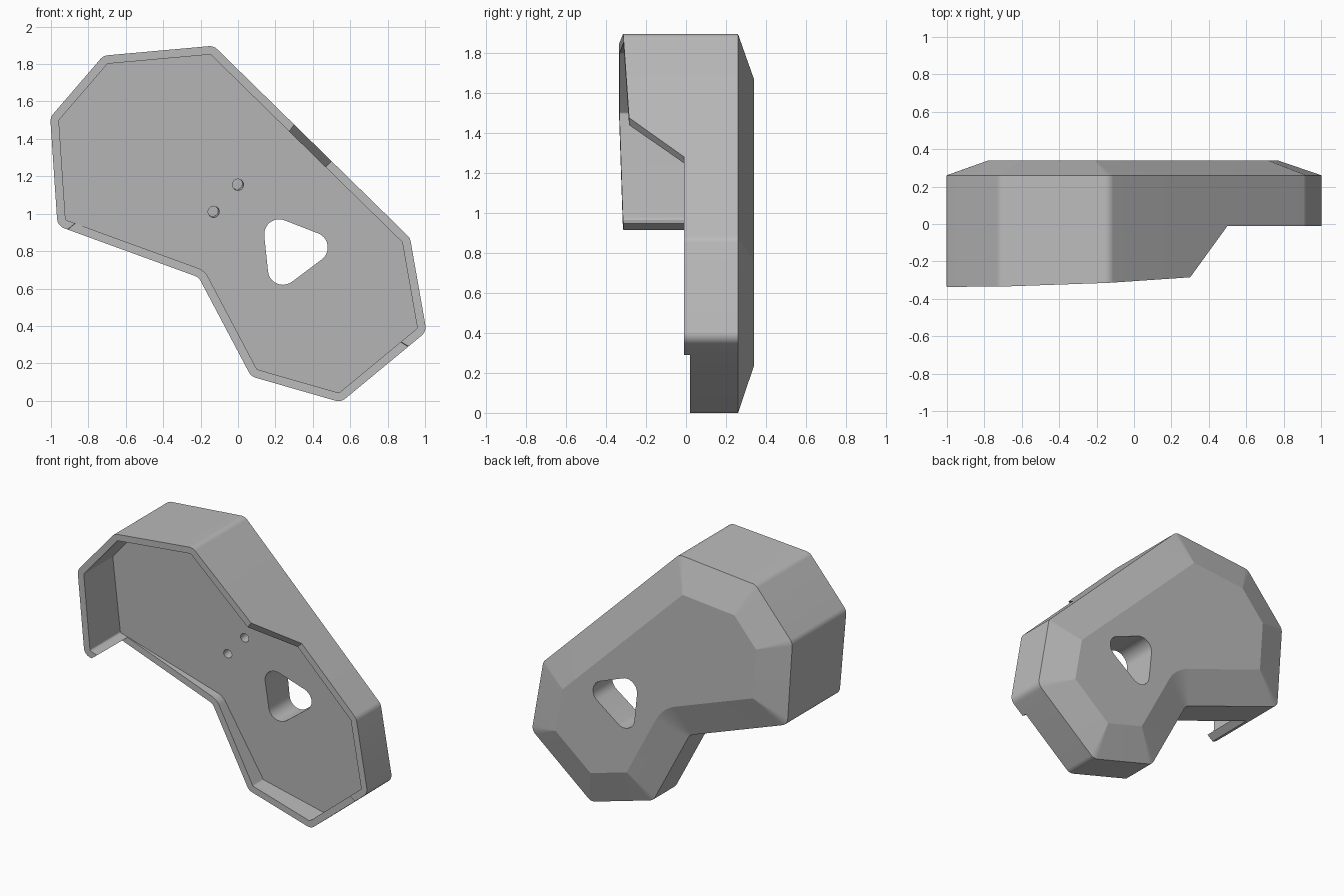
import bpy, bmesh
from math import tan, acos
from mathutils import Vector

if "Cube" in bpy.data.objects:
    bpy.data.objects.remove(bpy.data.objects["Cube"])

grey = bpy.data.materials.new("plain grey")
grey.use_nodes = True
grey.diffuse_color = (0.5, 0.5, 0.5, 1)
grey.node_tree.nodes["Principled BSDF"].inputs["Base Color"].default_value = (0.5, 0.5, 0.5, 1)

ARC = 10          # segments per rounded corner
WALL = 0.045      # shell wall width
BEVEL = 0.22      # inset of the back panel


# Rim and floor heights along y
def tall(x, z):
    return -0.335 + 0.038 * (x + 0.72) - 0.031 * (z - 1.84)


def low(x, z):
    return -0.01


def base(x, z):
    return 0.02


def floor_y(x, z):
    return 0.02 + 0.07 * (x + 0.92) - 0.057 * (z - 0.96)


# Clockwise corners: x, z, rim rule, and rim changes along the next edge
CORNERS = [
    (-0.965, 0.935, tall, []),
    (-1.004, 1.515, tall, []),
    (-0.72, 1.845, tall, []),
    (-0.13, 1.898, tall, [(0.41, tall), (0.60, low)]),
    (0.92, 0.87, low, []),
    (1.008, 0.37, low, [(0.21, low), (0.214, base)]),
    (0.55, -0.008, base, []),
    (0.07, 0.13, base, []),
    (-0.21, 0.66, base, [(0.926, base), (0.93, tall)]),
]


def outline(corners, inset, radius):
    """Rounded outline moved inward; returns (point, rim rule) pairs."""
    n = len(corners)
    pts = [Vector(c[:2]) for c in corners]
    dirs = [(pts[(i + 1) % n] - pts[i]).normalized() for i in range(n)]
    norms = [Vector((d.y, -d.x)) for d in dirs]
    moved = [pts[i] + (norms[i - 1] + norms[i]) * inset / (1 + norms[i - 1].dot(norms[i]))
             for i in range(n)]
    result = []
    for i, (x, z, rule, cuts) in enumerate(corners):
        n0, n1 = norms[i - 1], norms[i]
        side = 1 if dirs[i].dot(n0) > 0 else -1
        r = max(radius - side * inset, 0.002)
        turn = acos(max(-1, min(1, n0.dot(n1))))
        centre = moved[i] - dirs[i - 1] * r * tan(turn / 2) + n0 * r * side
        for k in range(ARC + 1):
            result.append((centre - n0.slerp(n1, k / ARC) * r * side, rule))
        for f, cut_rule in cuts:
            result.append((moved[i].lerp(moved[(i + 1) % n], f), cut_rule))
    return result


def loft(name, loops):
    """Closed solid through matching loops, capped at both ends."""
    bm = bmesh.new()
    rings = [[bm.verts.new(p) for p in loop] for loop in loops]
    for a, b in zip(rings, rings[1:]):
        for i in range(len(a)):
            bm.faces.new((a[i - 1], a[i], b[i], b[i - 1]))
    bm.faces.new(rings[0])
    bm.faces.new(rings[-1])
    bmesh.ops.recalc_face_normals(bm, faces=bm.faces)
    mesh = bpy.data.meshes.new(name)
    bm.to_mesh(mesh)
    bm.free()
    obj = bpy.data.objects.new(name, mesh)
    bpy.context.collection.objects.link(obj)
    mesh.materials.append(grey)
    return obj


def ring(points, height):
    return [(p.x, height(p.x, p.y), p.y) for p, rule in points]


def rim(points):
    return [(p.x, rule(p.x, p.y), p.y) for p, rule in points]


# Shell: back panel, bevel, outer wall, rim, inner wall and sloping floor
outer = outline(CORNERS, 0, 0.06)
inner = outline(CORNERS, WALL, 0.06)
back = outline(CORNERS, BEVEL, 0.06)
shell = loft("cover_shell", [
    ring(back, lambda x, z: 0.34),
    ring(outer, lambda x, z: 0.26),
    rim(outer),
    rim(inner),
    ring(inner, floor_y),
])

# Rounded triangular window cutter
triangle = [(0.22, 0.89, base, []), (0.40, 0.82, base, []), (0.24, 0.70, base, [])]
window = outline(triangle, -0.08, 0)
cutters = [loft("window_cutter", [ring(window, lambda x, z: -0.6),
                                  ring(window, lambda x, z: 0.6)])]

# Two small blind screw holes square to the floor
axis = Vector((0.07, -1, -0.057)).normalized()
for x, z in ((0, 1.155), (-0.13, 1.01)):
    bpy.ops.mesh.primitive_cylinder_add(vertices=32, radius=0.03, depth=0.18,
                                        location=(x, floor_y(x, z), z))
    hole = bpy.context.object
    hole.name = "screw_hole_cutter"
    hole.rotation_mode = "QUATERNION"
    hole.rotation_quaternion = axis.to_track_quat("Z", "Y")
    hole.data.materials.append(grey)
    cutters.append(hole)

# Cut, then drop the cutters
bpy.ops.object.select_all(action="DESELECT")
bpy.context.view_layer.objects.active = shell
shell.select_set(True)
for cutter in cutters:
    cutter.hide_render = True
    mod = shell.modifiers.new("cut", "BOOLEAN")
    mod.operation = "DIFFERENCE"
    mod.solver = "EXACT"
    mod.object = cutter
    bpy.ops.object.modifier_apply(modifier=mod.name)
for cutter in cutters:
    bpy.data.objects.remove(cutter)

bpy.ops.object.shade_smooth_by_angle(angle=0.26)
